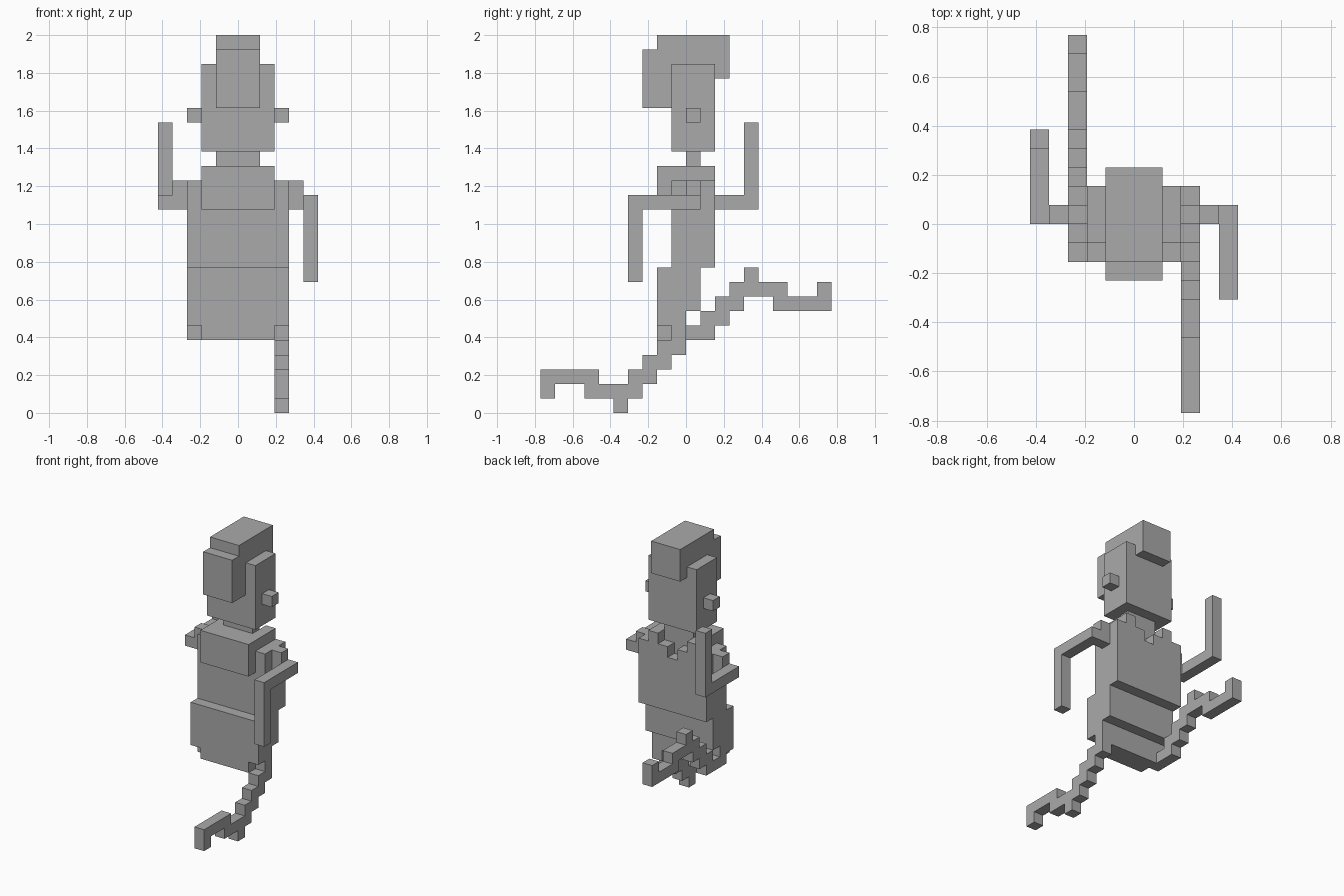
import bpy, bmesh

cube = bpy.data.objects.get("Cube")
if cube:
    bpy.data.objects.remove(cube, do_unlink=True)

U = 1 / 13  # size of one block

grey = bpy.data.materials.new("plain_grey")
grey.use_nodes = True
colour = (0.4, 0.4, 0.4, 1)
grey.diffuse_color = colour
grey.node_tree.nodes["Principled BSDF"].inputs["Base Color"].default_value = colour


def stepped(name, x0, x1, y0, columns):
    """Side outline made of one-block columns (low, high), extruded along x."""
    top, bottom = [], []
    for i, (lo, hi) in enumerate(columns):
        top += [(y0 + i, hi), (y0 + i + 1, hi)]
        bottom += [(y0 + i, lo), (y0 + i + 1, lo)]
    outline = []
    for p in bottom + top[::-1]:
        if not outline or p != outline[-1]:
            outline.append(p)
    bm = bmesh.new()
    face = bm.faces.new([bm.verts.new((x0 * U, y * U, z * U)) for y, z in outline])
    grown = bmesh.ops.extrude_face_region(bm, geom=[face])
    moved = [g for g in grown["geom"] if isinstance(g, bmesh.types.BMVert)]
    bmesh.ops.translate(bm, verts=moved, vec=((x1 - x0) * U, 0, 0))
    bmesh.ops.dissolve_limit(bm, angle_limit=0.01, verts=bm.verts, edges=bm.edges)
    bmesh.ops.recalc_face_normals(bm, faces=bm.faces)
    mesh = bpy.data.meshes.new(name)
    bm.to_mesh(mesh)
    bm.free()
    mesh.materials.append(grey)
    obj = bpy.data.objects.new(name, mesh)
    bpy.context.collection.objects.link(obj)
    return obj


def box(name, x0, x1, y0, y1, z0, z1):
    return stepped(name, x0, x1, y0, [(z0, z1)] * (y1 - y0))


def opposite(columns, height):
    """Same limb turned half a circle in its own plane."""
    return [(height - hi, height - lo) for lo, hi in reversed(columns)]


# Head, hair and neck
box("head", -2.5, 2.5, -1, 2, 18, 24)
stepped("hair", -1.5, 1.5, -3,
        [(21, 25), (21, 26), (24, 26), (24, 26), (24, 26), (23, 26)])
box("neck", -1.5, 1.5, 0, 1, 17, 18)

# Torso with chest plate, and a back whose collar dips in the middle
stepped("torso", -2.5, 2.5, -2, [(14, 17), (10, 17), (10, 17)])
for x in range(-2, 3):
    box("back_panel", x - 0.5, x + 0.5, 1, 2, 10, 15 + abs(x))

# Hips
stepped("hips", -2.5, 2.5, -2, [(5, 10), (5, 10), (7, 10)])

# Parts repeated on both sides
for side, s in (("left", 1), ("right", -1)):
    def span(a, b):
        return sorted((a * s, b * s))
    box(side + "_ear", *span(2.5, 3.5), 0, 1, 20, 21)
    box(side + "_torso_side", *span(2.5, 3.5), -1, 2, 10, 16)
    stepped(side + "_hip_side", *span(2.5, 3.5), -2, [(6, 10), (5, 10), (7, 10)])
    box(side + "_shoulder", *span(3.5, 4.5), 0, 1, 14, 16)

# Left arm reaches forward and hangs, right arm reaches back and rises
arm = [(9, 15)] + [(14, 15)] * 4
stepped("left_arm", 4.5, 5.5, -4, arm)
stepped("right_arm", -5.5, -4.5, 0, opposite(arm, 29))

# Left leg steps down to the front, right leg steps up to the back
leg = [(1, 3), (2, 3), (2, 3), (1, 3), (1, 2), (0, 2), (1, 3), (2, 4), (3, 5), (4, 5)]
stepped("left_leg", 2.5, 3.5, -10, leg)
stepped("right_leg", -3.5, -2.5, 0, opposite(leg, 10))
